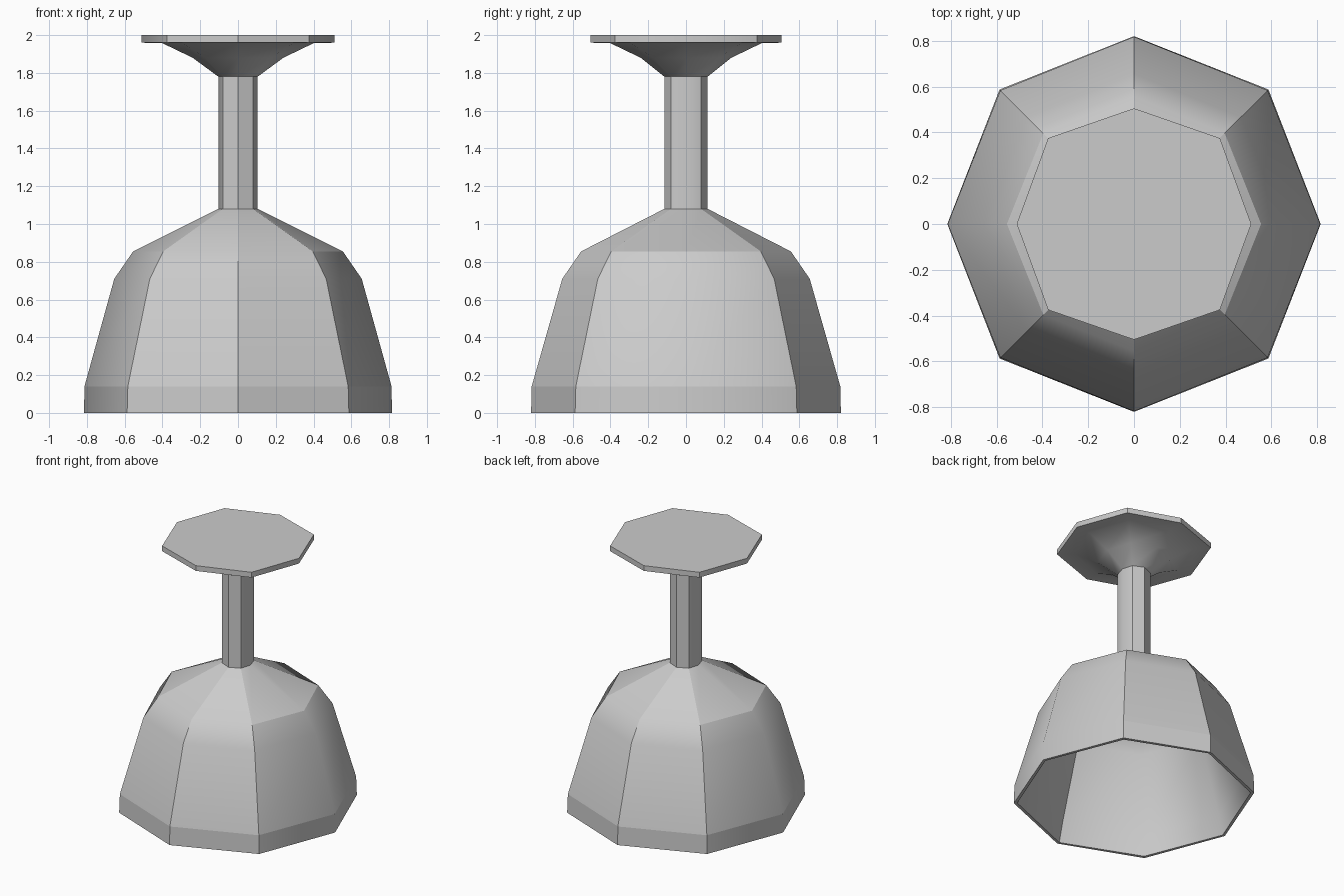
import bpy, bmesh, math

old = bpy.data.objects.get("Cube")
if old:
    bpy.data.objects.remove(old)

SIDES = 8
RIM_TOP = 0.14
SHOULDER = 0.855

grey = bpy.data.materials.new("plain grey")
grey.use_nodes = True
colour = (0.6, 0.6, 0.6, 1)
grey.diffuse_color = colour
grey.node_tree.nodes["Principled BSDF"].inputs["Base Color"].default_value = colour


def lathe(name, profile, crisp, cap_first=False, cap_last=False):
    """Eight-sided turned part; profile rows are x radius, y radius, diagonal radius, z.
    crisp(middle, upright) tells which edges stay sharp."""
    bm = bmesh.new()
    rings = []
    for rx, ry, rd, z in profile:
        ring = []
        for i in range(SIDES):
            a = math.tau * i / SIDES
            r = rd if i % 2 else (ry if i % 4 == 2 else rx)
            ring.append(bm.verts.new((r * math.cos(a), r * math.sin(a), z)))
        rings.append(ring)
    walls = []
    for low, high in zip(rings, rings[1:]):
        for i in range(SIDES):
            j = (i + 1) % SIDES
            walls.append(bm.faces.new((low[i], low[j], high[j], high[i])))
    for f in walls:
        f.smooth = True
    if cap_first:
        bm.faces.new(rings[0][::-1])
    if cap_last:
        bm.faces.new(rings[-1])
    # Edges of one ring share a height and lie off the eight spokes
    ring_edges = {frozenset((r[i], r[i - 1])) for r in rings for i in range(SIDES)}
    for e in bm.edges:
        middle = (e.verts[0].co + e.verts[1].co) / 2
        e.smooth = not crisp(middle, frozenset(e.verts) not in ring_edges)
    mesh = bpy.data.meshes.new(name)
    bm.to_mesh(mesh)
    bm.free()
    mesh.materials.append(grey)
    bpy.context.collection.objects.link(bpy.data.objects.new(name, mesh))


def off_x_axis(middle, upright):
    return upright and abs(middle.y) > 0.001


def bowl_edges(middle, upright):
    if upright:
        return off_x_axis(middle, upright)
    side = abs(middle.x) > abs(middle.y)
    return abs(middle.z - RIM_TOP) < 0.01 or (side and abs(middle.z - SHOULDER) < 0.01)


def lining_edges(middle, upright):
    return abs(middle.x) < 0.001 if upright else middle.z < 0.01


def foot_edges(middle, upright):
    if upright:
        return middle.z > 1.97 and off_x_axis(middle, upright)
    return middle.z > 1.95 and abs(middle.xy.length) > 0.42


# Open bowl, mouth down
lathe("bowl", [
    (0.815, 0.82, 0.83, 0),
    (0.813, 0.817, 0.825, RIM_TOP),
    (0.655, 0.655, 0.66, 0.71),
    (0.555, 0.555, 0.56, SHOULDER),
    (0.104, 0.115, 0.113, 1.08),
], bowl_edges)

# Inner wall of the bowl, running from its floor down to the lip
lathe("bowl_lining", [
    (0.10, 0.10, 0.10, 1.02),
    (0.51, 0.51, 0.515, 0.82),
    (0.60, 0.60, 0.605, 0.69),
    (0.76, 0.765, 0.77, RIM_TOP),
    (0.795, 0.80, 0.805, 0),
    (0.815, 0.82, 0.83, 0),
], lining_edges, cap_first=True)

# Slim stem
lathe("stem", [
    (0.104, 0.115, 0.113, 1.08),
    (0.104, 0.115, 0.113, 1.78),
], off_x_axis)

# Foot flaring from the stem to a flat plate
lathe("foot", [
    (0.104, 0.115, 0.113, 1.78),
    (0.24, 0.24, 0.25, 1.88),
    (0.40, 0.40, 0.41, 1.957),
    (0.512, 0.505, 0.53, 1.96),
    (0.512, 0.505, 0.53, 2.0),
], foot_edges, cap_last=True)
